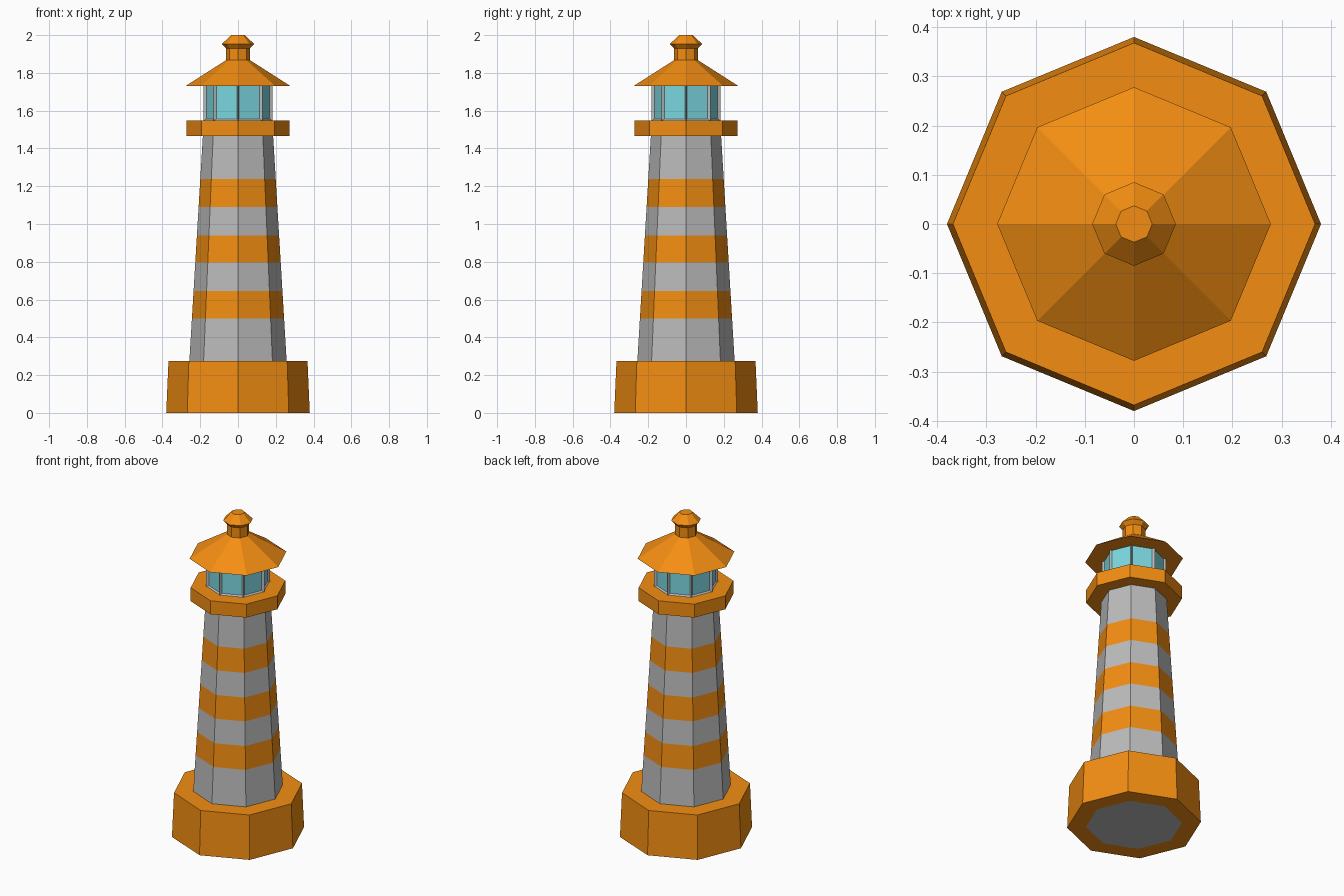
import bpy, bmesh, math

if "Cube" in bpy.data.objects:
    bpy.data.objects.remove(bpy.data.objects["Cube"])

SIDES = 8


def material(name, rgb):
    m = bpy.data.materials.new(name)
    m.diffuse_color = (*rgb, 1)
    m.use_nodes = True
    m.node_tree.nodes["Principled BSDF"].inputs["Base Color"].default_value = m.diffuse_color
    return m


orange = material("orange", (0.9, 0.27, 0.006))
grey = material("grey", (0.5, 0.5, 0.5))
glass = material("glass", (0.2, 0.68, 0.75))


def lathe(name, profile, mats, band_mat=None, caps=True, edit=None):
    """Eight-sided solid from (radius, z) points listed from bottom to top."""
    bm = bmesh.new()
    rings = []
    for r, z in profile:
        rings.append([bm.verts.new((r * math.cos(a), r * math.sin(a), z))
                      for a in (2 * math.pi * i / SIDES for i in range(SIDES))])
    sides = []
    for k, (a, b) in enumerate(zip(rings, rings[1:])):
        for i in range(SIDES):
            j = (i + 1) % SIDES
            f = bm.faces.new((a[i], a[j], b[j], b[i]))
            if band_mat:
                f.material_index = band_mat(k)
            sides.append(f)
    if caps:
        bm.faces.new(rings[0][::-1])
        bm.faces.new(rings[-1])
    bm.normal_update()
    if edit:
        edit(bm, sides)
    me = bpy.data.meshes.new(name)
    bm.to_mesh(me)
    bm.free()
    for m in mats:
        me.materials.append(m)
    ob = bpy.data.objects.new(name, me)
    bpy.context.collection.objects.link(ob)
    return ob


# Plinth: a ring around the foot of the tower
lathe("base", [(0.273, 0), (0.38, 0), (0.368, 0.275), (0.257, 0.275)],
      [orange], caps=False)

# Tapered tower with alternating stripes
levels = [0, 0.50, 0.645, 0.795, 0.94, 1.09, 1.237, 1.465]
lathe("tower", [(0.274 - 0.06 * z, z) for z in levels], [grey, orange],
      band_mat=lambda k: k % 2)

# Gallery slab
lathe("gallery", [(0.272, 1.465), (0.272, 1.549)], [orange])


# Lantern room: recessed glass panes within grey frames
def panes(bm, sides):
    bmesh.ops.inset_individual(bm, faces=sides, thickness=0.017, depth=-0.012)
    for f in sides:
        f.material_index = 1


lathe("lantern_room", [(0.183, 1.545), (0.183, 1.747)], [grey, glass], edit=panes)

# Roof with chimney neck and flared cap
lathe("roof", [(0.278, 1.73), (0.064, 1.867), (0.064, 1.93),
               (0.085, 1.953), (0.037, 2.0)], [orange])
